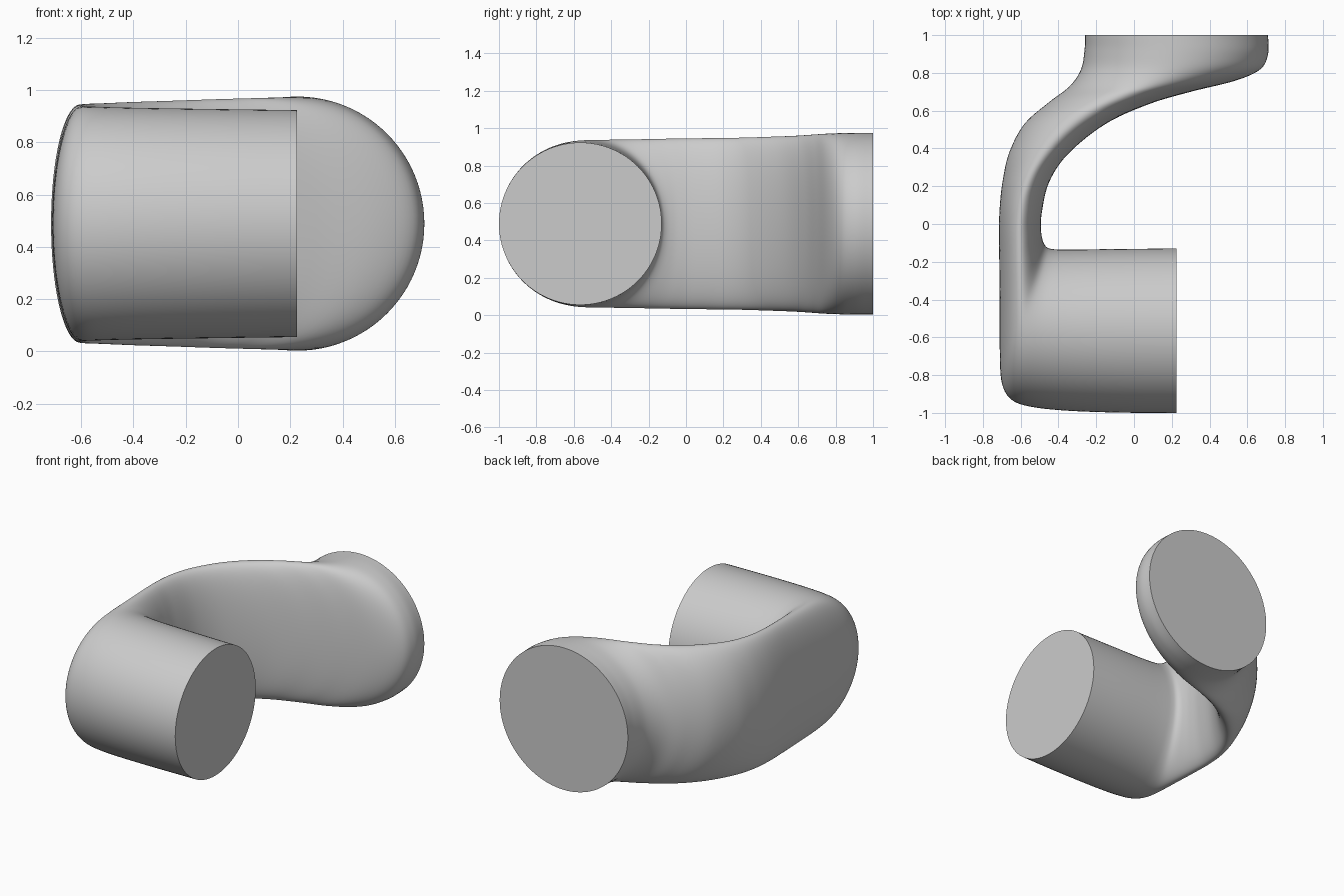
import bpy, bmesh, math
from mathutils import Vector

cube = bpy.data.objects.get("Cube")
if cube:
    bpy.data.objects.remove(cube, do_unlink=True)

SIDES, STEPS, MID_Z = 96, 6, 0.489

# Sections along the bent tube: outer x, outer y, inner x, inner y, half height
SECTIONS = [Vector(s) for s in (
    (-.26, 1, .71, 1, .486),
    (-.262, .92, .71, .9, .486),
    (-.28, .82, .67, .82, .484),
    (-.34, .73, .54, .76, .481),
    (-.45, .645, .3, .70, .476),
    (-.58, .53, .08, .635, .470),
    (-.66, .38, -.15, .53, .465),
    (-.695, .23, -.35, .37, .460),
    (-.71, .1, -.45, .22, .458),
    (-.715, -.03, -.488, .06, .456),
    (-.713, -.22, -.492, -.03, .454),
    (-.711, -.46, -.485, -.08, .451),
    (-.71, -.7, -.472, -.112, .449),
    (-.70, -.84, -.455, -.127, .448),
    (-.66, -.92, -.43, -.133, .447),
    (-.58, -.96, -.39, -.135, .445),
    (-.4, -.985, -.29, -.135, .442),
    (-.1, -.998, -.05, -.132, .438),
    (.225, -1, .225, -.13, .434),
)]


def spline(points, steps):
    """Smooth curve through all points, with knots spaced by distance."""
    knots = [0.0]
    for a, b in zip(points, points[1:]):
        knots.append(knots[-1] + math.sqrt((b - a).length))
    last = len(points) - 1

    def slope(i):
        a, b = max(i - 1, 0), min(i + 1, last)
        return (points[b] - points[a]) / (knots[b] - knots[a])

    for i in range(last):
        d = knots[i + 1] - knots[i]
        for k in range(steps):
            t = k / steps
            u = 1 - t
            yield (points[i] * (u * u * (1 + 2 * t)) + slope(i) * (d * t * u * u)
                   + points[i + 1] * (t * t * (3 - 2 * t)) - slope(i + 1) * (d * t * t * u))
    yield points[last]


# Loft elliptical rings between the outer and inner outlines
bm = bmesh.new()
rings = []
for ox, oy, ix, iy, height in spline(SECTIONS, STEPS):
    outer, inner = Vector((ox, oy, MID_Z)), Vector((ix, iy, MID_Z))
    middle, half = (outer + inner) / 2, (inner - outer) / 2
    ring = []
    for k in range(SIDES):
        a = math.tau * k / SIDES
        ring.append(bm.verts.new(middle + half * math.cos(a) + Vector((0, 0, height * math.sin(a)))))
    rings.append(ring)
for r, s in zip(rings, rings[1:]):
    for k in range(SIDES):
        n = (k + 1) % SIDES
        bm.faces.new((r[k], r[n], s[n], s[k]))

# Flat end caps
bm.faces.new(rings[0])
bm.faces.new(rings[-1])
bmesh.ops.recalc_face_normals(bm, faces=bm.faces)

mesh = bpy.data.meshes.new("bent_tube")
bm.to_mesh(mesh)
bm.free()
tube = bpy.data.objects.new("bent_tube", mesh)
bpy.context.collection.objects.link(tube)

# Plain grey surface
grey = bpy.data.materials.new("grey")
grey.use_nodes = True
colour = (0.6, 0.6, 0.6, 1)
grey.diffuse_color = colour
grey.node_tree.nodes["Principled BSDF"].inputs["Base Color"].default_value = colour
mesh.materials.append(grey)

# Smooth sides with sharp cap rims
for o in bpy.context.selected_objects:
    o.select_set(False)
tube.select_set(True)
bpy.context.view_layer.objects.active = tube
bpy.ops.object.shade_smooth_by_angle(angle=math.radians(40))
